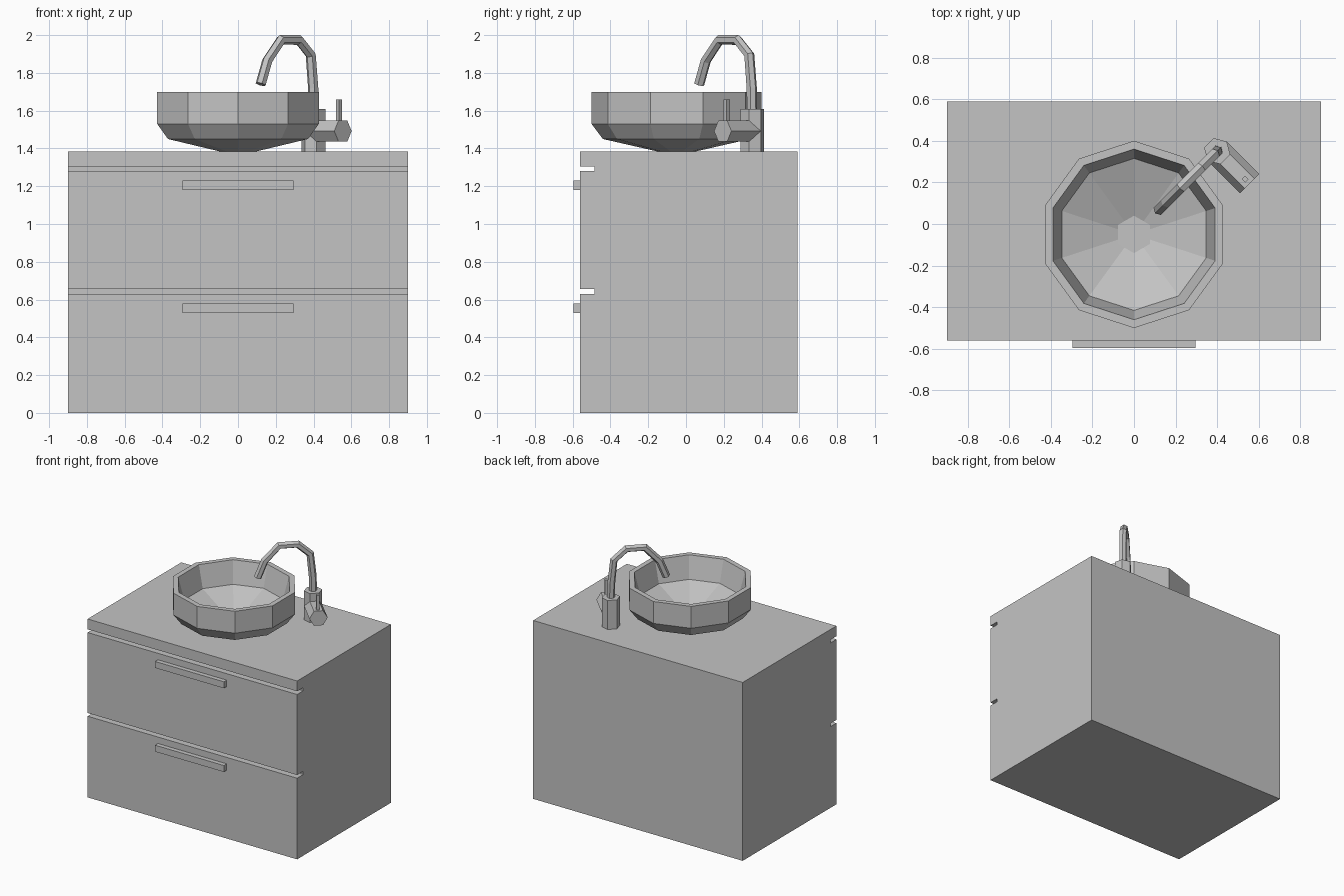
import bpy
import bmesh
from math import cos, sin, tau, pi
from mathutils import Vector

cube = bpy.data.objects.get("Cube")
if cube:
    bpy.data.objects.remove(cube, do_unlink=True)

grey = bpy.data.materials.new("plain grey")
grey.use_nodes = True
grey.diffuse_color = (0.55, 0.55, 0.55, 1)
grey.node_tree.nodes["Principled BSDF"].inputs["Base Color"].default_value = grey.diffuse_color


def loft(name, rings):
    """Join matching rings of points into a solid with capped ends."""
    bm = bmesh.new()
    loops = [[bm.verts.new(p) for p in ring] for ring in rings]
    n = len(loops[0])
    for a, b in zip(loops, loops[1:]):
        for i in range(n):
            j = (i + 1) % n
            bm.faces.new((a[i], a[j], b[j], b[i]))
    bm.faces.new(loops[0][::-1])
    bm.faces.new(loops[-1])
    bmesh.ops.recalc_face_normals(bm, faces=bm.faces)
    mesh = bpy.data.meshes.new(name)
    bm.to_mesh(mesh)
    bm.free()
    mesh.materials.append(grey)
    obj = bpy.data.objects.new(name, mesh)
    bpy.context.collection.objects.link(obj)
    return obj


def ring(centre, radius, sides, u, v, start=0.0):
    """Regular polygon in the plane of u and v."""
    angles = [start + tau * i / sides for i in range(sides)]
    return [Vector(centre) + radius * (cos(a) * u + sin(a) * v) for a in angles]


def box(name, x0, x1, y0, y1, z0, z1):
    base = [(x0, y0), (x1, y0), (x1, y1), (x0, y1)]
    return loft(name, [[(x, y, z) for x, y in base] for z in (z0, z1)])


X, Y, Z = Vector((1, 0, 0)), Vector((0, 1, 0)), Vector((0, 0, 1))
DIAG = (X + Y).normalized()      # direction of the spout, away from the basin
SIDE = (X - Y).normalized()      # direction of the tap lever

# Cabinet: side profile with two drawer grooves, extruded across the width
FRONT, BACK, TOP, GROOVE = -0.56, 0.59, 1.385, -0.485
profile = [(BACK, 0), (BACK, TOP), (FRONT, TOP)]
for high, low in ((1.305, 1.28), (0.655, 0.63)):
    profile += [(FRONT, high), (GROOVE, high), (GROOVE, low), (FRONT, low)]
profile.append((FRONT, 0))
loft("cabinet", [[(x, y, z) for y, z in profile] for x in (-0.9, 0.9)])

# Drawer handles
for label, z in (("upper", 1.18), ("lower", 0.53)):
    box(label + "_drawer_handle", -0.295, 0.295, -0.595, FRONT, z, z + 0.05)

# Basin: ten-sided bowl, outside from the foot to the rim, then down inside
BASIN_Y = -0.05
bowl = [(0.105, TOP), (0.39, 1.45), (0.45, 1.53), (0.45, 1.70),
        (0.41, 1.70), (0.365, 1.53), (0.08, 1.42)]
loft("basin", [ring((0, BASIN_Y, z), r, 10, X, Y, pi / 2) for r, z in bowl])

# Drain cover
loft("drain", [ring((0, BASIN_Y, z), 0.09, 6, X, Y, pi / 2) for z in (1.415, 1.427)])

# Tap body
tap = Vector((0.40, 0.35, 0))
loft("tap_body", [ring(tap + Z * z, 0.065, 6, DIAG, -SIDE) for z in (TOP, 1.61)])

# Mixer barrel and its lever pin
barrel = tap + Z * 1.492
loft("mixer_barrel", [ring(barrel + SIDE * d, 0.065, 6, DIAG, Z) for d in (0, 0.22)])
pin = tap + SIDE * 0.19
loft("lever_pin", [ring(pin + Z * z, 0.016, 4, DIAG, SIDE, pi / 4) for z in (1.50, 1.66)])

# Spout: six-sided tube swept along an arc over the basin
path = [tap + (X + Y) * dx + Z * z for dx, z in (
    (0, 1.58), (-0.002, 1.72), (-0.015, 1.895), (-0.078, 1.975),
    (-0.172, 1.975), (-0.245, 1.865), (-0.28, 1.74))]
rings = []
for i, p in enumerate(path):
    before = (p - path[max(i - 1, 0)]).normalized()
    after = (path[min(i + 1, len(path) - 1)] - p).normalized()
    normal = (before + after).normalized().cross(SIDE)
    rings.append(ring(p, 0.028, 6, normal, SIDE))
loft("spout", rings)
